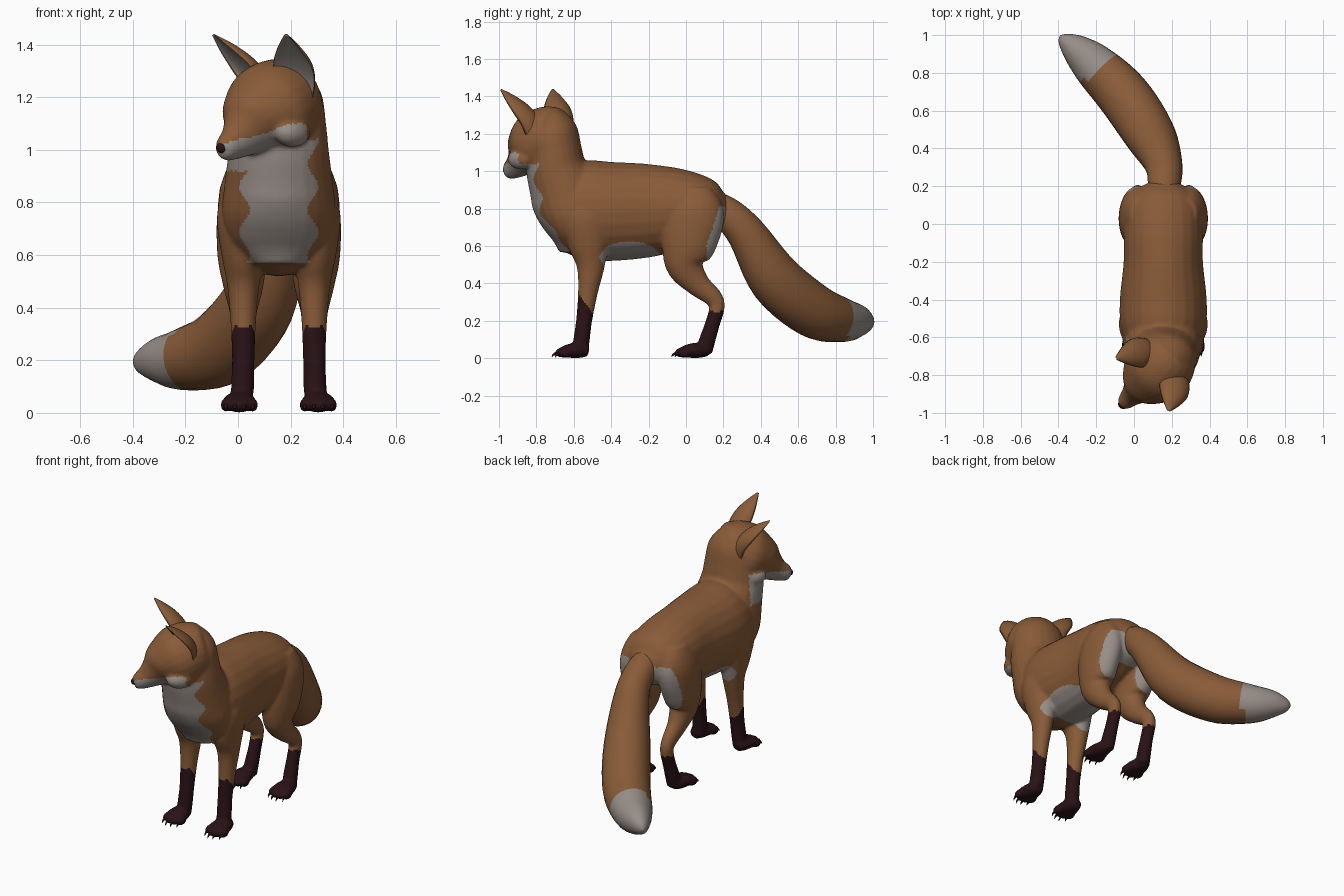
import bpy, bmesh, math
from mathutils import Matrix, Vector

cube = bpy.data.objects.get("Cube")
if cube:
    bpy.data.objects.remove(cube)

MID = 0.155                      # x of the body's mirror plane
SIDES = 24
FUR, WHITE, DARK = range(3)


def material(name, rgb):
    mat = bpy.data.materials.new(name)
    mat.use_nodes = True
    mat.diffuse_color = (*rgb, 1)
    bsdf = mat.node_tree.nodes["Principled BSDF"]
    bsdf.inputs["Base Color"].default_value = (*rgb, 1)
    bsdf.inputs["Roughness"].default_value = 0.9
    return mat


palette = [material("russet fur", (0.25, 0.105, 0.04)),
           material("pale fur", (0.31, 0.27, 0.245)),
           material("dark stocking", (0.022, 0.006, 0.008))]

# Head frame: local x is forward, y is the animal's left, z is up
turn = math.radians(-135)
HEAD = Matrix.Translation((0.13, -0.765, 1.14)) @ Matrix.Rotation(turn, 4, "Z")
HEAD_INVERSE = HEAD.inverted()


def spline(rows, steps=5):
    """Catmull-Rom resampling of section rows."""
    rows = [Vector(r) for r in rows]
    out = []
    for i in range(len(rows) - 1):
        a, b = rows[max(i - 1, 0)], rows[i]
        c, d = rows[i + 1], rows[min(i + 2, len(rows) - 1)]
        for k in range(steps):
            t = k / steps
            out.append(b + (c - a) * (t / 2)
                       + (a * 2 - b * 5 + c * 4 - d) * (t * t / 2)
                       + (b * 3 - a - c * 3 + d) * (t ** 3 / 2))
    return out + [rows[-1]]


def loft(bm, rows, side=(1, 0, 0), matrix=Matrix(), hollow=False):
    """Skin oval sections (x, y, z, half width, half depth) along a path."""
    rows = spline(rows)
    centres = [Vector(r[:3]) for r in rows]
    rings = []
    for i, row in enumerate(rows):
        along = centres[min(i + 1, len(rows) - 1)] - centres[max(i - 1, 0)]
        along.normalize()
        across = Vector(side)
        across = (across - along * across.dot(along)).normalized()
        up = across.cross(along)
        ring = []
        for k in range(SIDES):
            angle = math.tau * k / SIDES
            lift = math.sin(angle)
            if hollow and lift > 0:
                lift *= -0.45
            p = centres[i] + across * row[3] * math.cos(angle) + up * row[4] * lift
            ring.append(bm.verts.new(matrix @ p))
        rings.append(ring)
    for low, high in zip(rings, rings[1:]):
        for k in range(SIDES):
            n = (k + 1) % SIDES
            face = bm.faces.new((low[k], low[n], high[n], high[k]))
            if hollow and 1 <= k <= SIDES // 2 - 2:
                face.material_index = WHITE
    bm.faces.new(rings[0])
    bm.faces.new(rings[-1])


def ball(bm, place, size, matrix=Matrix()):
    shape = matrix @ Matrix.Translation(place) @ Matrix.Diagonal((*size, 1))
    bmesh.ops.create_uvsphere(bm, u_segments=16, v_segments=10, radius=1, matrix=shape)


def finish(bm, name):
    bmesh.ops.recalc_face_normals(bm, faces=bm.faces)
    mesh = bpy.data.meshes.new(name)
    bm.to_mesh(mesh)
    bm.free()
    obj = bpy.data.objects.new(name, mesh)
    bpy.context.collection.objects.link(obj)
    for mat in palette:
        mesh.materials.append(mat)
    mesh.shade_smooth()
    return obj


def paint(obj, rule):
    for face in obj.data.polygons:
        face.material_index = rule(face.center)


body = bmesh.new()

# Torso: y, centre height, half width, half height
torso = [(-0.76, 0.77, 0.08, 0.07), (-0.67, 0.78, 0.18, 0.21), (-0.55, 0.79, 0.225, 0.265),
         (-0.4, 0.785, 0.23, 0.265), (-0.2, 0.79, 0.21, 0.25), (-0.05, 0.80, 0.21, 0.22),
         (0.08, 0.80, 0.2, 0.18), (0.17, 0.79, 0.15, 0.13), (0.22, 0.79, 0.08, 0.08)]
loft(body, [(MID, *row) for row in torso])

# Neck and breast: y, height, half width, half depth
neck = [(-0.61, 0.56, 0.09, 0.07), (-0.6, 0.65, 0.18, 0.13), (-0.61, 0.76, 0.215, 0.18),
        (-0.64, 0.88, 0.205, 0.195), (-0.69, 1.0, 0.19, 0.165), (-0.705, 1.1, 0.18, 0.15),
        (-0.725, 1.22, 0.16, 0.14), (-0.75, 1.31, 0.09, 0.08)]
loft(body, [(MID, *row) for row in neck])

# Head: forward, up, half width, half height
skull = [(-0.17, 0.05, 0.08, 0.09), (-0.13, 0.04, 0.14, 0.15), (-0.05, 0.03, 0.175, 0.18),
         (0.03, 0, 0.185, 0.18), (0.1, -0.035, 0.145, 0.14), (0.15, -0.075, 0.09, 0.1),
         (0.2, -0.11, 0.06, 0.07), (0.25, -0.135, 0.043, 0.05), (0.275, -0.145, 0.028, 0.034)]
loft(body, [(f, 0, u, w, h) for f, u, w, h in skull], (0, 1, 0), HEAD)

# Legs: sideways offset, y, height, half width, half depth
foreleg = [(0.12, -0.52, 0.86, 0.08, 0.09), (0.135, -0.53, 0.75, 0.1, 0.13),
           (0.135, -0.52, 0.61, 0.085, 0.11), (0.135, -0.51, 0.49, 0.062, 0.075),
           (0.135, -0.525, 0.35, 0.049, 0.053), (0.135, -0.545, 0.2, 0.043, 0.043),
           (0.138, -0.558, 0.1, 0.044, 0.044), (0.14, -0.565, 0.03, 0.04, 0.04)]
hindleg = [(0.11, 0.04, 0.9, 0.07, 0.1), (0.13, 0.045, 0.78, 0.1, 0.16),
           (0.14, 0.015, 0.62, 0.095, 0.15), (0.135, -0.005, 0.5, 0.08, 0.105),
           (0.135, 0.06, 0.4, 0.055, 0.068), (0.135, 0.145, 0.325, 0.041, 0.05),
           (0.135, 0.165, 0.27, 0.038, 0.042), (0.135, 0.14, 0.18, 0.038, 0.04),
           (0.138, 0.112, 0.09, 0.042, 0.044), (0.14, 0.1, 0.03, 0.04, 0.04)]
# Paw: distance forward of the ankle, height, half width, half height
paw = [(-0.04, 0.036, 0.03, 0.026), (0, 0.042, 0.05, 0.04),
       (0.06, 0.04, 0.066, 0.038), (0.11, 0.03, 0.06, 0.026)]

claws = bmesh.new()
for m in (-1, 1):
    for leg, ankle in ((foreleg, -0.56), (hindleg, 0.08)):
        loft(body, [(MID + m * off, *row) for off, *row in leg])
        middle = MID + m * 0.15
        loft(body, [(middle, ankle - d, *row) for d, *row in paw])
        for toe in (-1.5, -0.5, 0.5, 1.5):
            reach = 0.125 - 0.018 * abs(toe)
            x = middle + toe * 0.034
            ball(body, (x, ankle - reach + 0.01, 0.03), (0.021, 0.037, 0.027))
            loft(claws, [(x, ankle - reach - 0.015, 0.028, 0.008, 0.008),
                         (x, ankle - reach - 0.032, 0.02, 0.005, 0.006),
                         (x, ankle - reach - 0.042, 0.006, 0.001, 0.001)])
    # Closed eyes and cheek ruffs
    ball(body, (0.118, m * 0.082, 0.012), (0.03, 0.034, 0.022), HEAD)
    ball(body, (0.03, m * 0.14, -0.075), (0.08, 0.055, 0.055), HEAD)

# Fuse the body into one skin
body = finish(body, "body")
remesh = body.modifiers.new("fuse", "REMESH")
remesh.mode = "VOXEL"
remesh.voxel_size = 0.01
soften = body.modifiers.new("soften", "SMOOTH")
soften.iterations = 5
graph = bpy.context.evaluated_depsgraph_get()
skin = bpy.data.meshes.new_from_object(body.evaluated_get(graph))
body.modifiers.clear()
body.data = skin
skin.shade_smooth()
if not skin.materials:
    for mat in palette:
        skin.materials.append(mat)


def body_colour(p):
    # Stockings
    fore_top = max(0.15, min(0.33, 0.34 - 1.4 * (p.y + 0.57)))
    if p.z < (fore_top if p.y < -0.3 else 0.25):
        return DARK
    # Muzzle and cheeks
    f, l, u = HEAD_INVERSE @ p
    if f > 0 and -0.22 < u < min(-0.04, -0.125 + 0.5 * abs(l)):
        return WHITE
    # Bib, with a wavy edge
    edge = 0.13 + 0.02 * math.sin(p.z * 36 + 2)
    if p.y < -0.62 and 0.57 < p.z < 1.04 and abs(p.x - MID) < edge:
        return WHITE
    # Belly
    if ((p.y + 0.3) / 0.16) ** 2 + ((p.z - 0.54) / 0.085) ** 2 < 1:
        return WHITE
    # Rump
    if 0.51 < p.z < 0.81 and p.y > 0.11 + max(0, p.z - 0.6) * 0.33:
        return WHITE
    return FUR


paint(body, body_colour)
paint(finish(claws, "claws"), lambda p: DARK)

# Tail: x, y, z, half width, half depth
tail = bmesh.new()
loft(tail, [(0.155, 0.1, 0.84, 0.06, 0.06), (0.16, 0.2, 0.79, 0.085, 0.085),
            (0.155, 0.32, 0.67, 0.1, 0.105), (0.08, 0.48, 0.42, 0.135, 0.145),
            (-0.055, 0.68, 0.255, 0.14, 0.145), (-0.2, 0.83, 0.205, 0.12, 0.12),
            (-0.3, 0.92, 0.2, 0.085, 0.088), (-0.37, 0.975, 0.193, 0.04, 0.045),
            (-0.393, 0.993, 0.19, 0.008, 0.01)], (0.8, 0.6, 0))
paint(finish(tail, "tail"), lambda p: WHITE if 0.8 * p.y - 0.59 * p.x > 0.765 else FUR)

# Ears: forward, outward, up, half width, half depth
ear = [(-0.02, 0.105, 0.06, 0.07, 0.06), (0, 0.12, 0.12, 0.082, 0.065),
       (0.035, 0.145, 0.18, 0.08, 0.055), (0.08, 0.172, 0.24, 0.05, 0.035),
       (0.122, 0.197, 0.296, 0.008, 0.006)]
for m, name in ((1, "left_ear"), (-1, "right_ear")):
    bm = bmesh.new()
    rows = [(f, m * l, *rest) for f, l, *rest in ear]
    loft(bm, rows, (-0.3 * m, 1, 0), HEAD, hollow=True)
    finish(bm, name)

# Nose
nose = bmesh.new()
ball(nose, (0.272, 0, -0.132), (0.02, 0.024, 0.02), HEAD)
paint(finish(nose, "nose"), lambda p: DARK)
